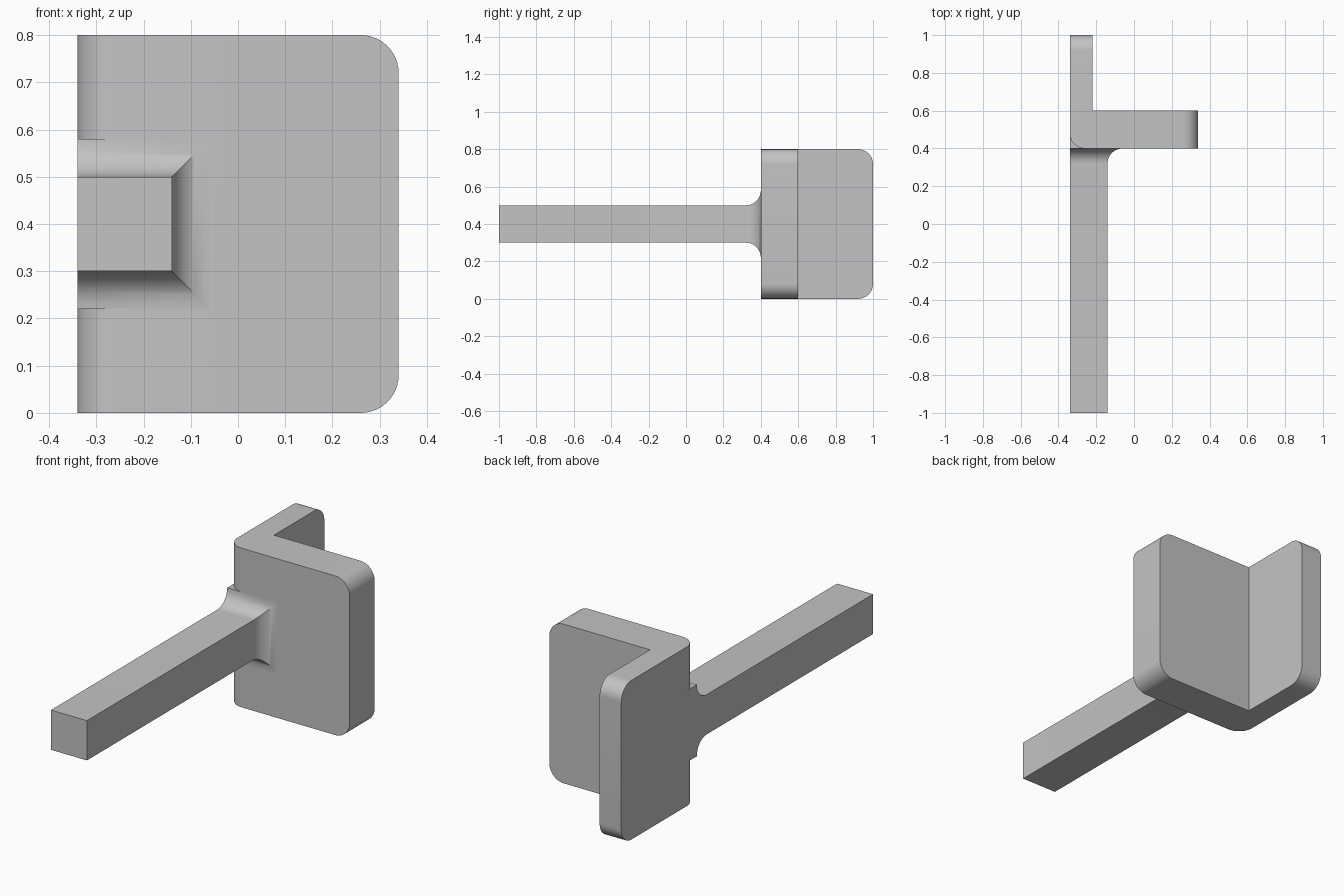
import bpy, bmesh
from math import sin, cos, pi

cube = bpy.data.objects.get("Cube")
if cube:
    bpy.data.objects.remove(cube, do_unlink=True)

grey = bpy.data.materials.new("light grey")
grey.use_nodes = True
colour = (0.55, 0.55, 0.55, 1)
grey.diffuse_color = colour
grey.node_tree.nodes["Principled BSDF"].inputs["Base Color"].default_value = colour

LEFT, RIGHT = 0.34, -0.34
FRONT, BACK, TOP = 0.4, 1.0, 0.8
R = 0.08  # radius of all rounds and fillets


def finish(name, bm):
    bmesh.ops.recalc_face_normals(bm, faces=bm.faces)
    mesh = bpy.data.meshes.new(name)
    bm.to_mesh(mesh)
    bm.free()
    obj = bpy.data.objects.new(name, mesh)
    bpy.context.collection.objects.link(obj)
    mesh.materials.append(grey)
    bpy.ops.object.select_all(action='DESELECT')
    obj.select_set(True)
    bpy.context.view_layer.objects.active = obj
    bpy.ops.object.shade_smooth_by_angle(angle=pi / 6)


# Angle bracket: L profile raised upward, outer corners rounded
bm = bmesh.new()
profile = [(RIGHT, FRONT), (LEFT, FRONT), (LEFT, 0.6),
           (-0.22, 0.6), (-0.22, BACK), (RIGHT, BACK)]
base = bm.faces.new([bm.verts.new((x, y, 0)) for x, y in profile])
raised = bmesh.ops.extrude_face_region(bm, geom=[base])["geom"]
bmesh.ops.translate(bm, vec=(0, 0, TOP),
                    verts=[v for v in raised if isinstance(v, bmesh.types.BMVert)])


def is_rounded(edge):
    a, b = (v.co for v in edge.verts)
    if abs(a.z - b.z) > 0.1:
        return all(abs(p.x - RIGHT) + abs(p.y - FRONT) < 0.001 for p in (a, b))
    return (all(abs(p.x - LEFT) < 0.001 for p in (a, b))
            or all(abs(p.y - BACK) < 0.001 for p in (a, b)))


bmesh.ops.bevel(bm, geom=[e for e in bm.edges if is_rounded(e)], offset=R,
                offset_type='OFFSET', segments=12, profile=0.5, affect='EDGES')
finish("angle_bracket", bm)

# Square arm: rectangular sections that flare into a fillet at the bracket
bm = bmesh.new()
steps = 12
stations = [(-1.0, 0)]
for i in range(steps + 1):
    a = pi / 2 * i / steps
    stations.append((FRONT - R + R * sin(a), R * (1 - cos(a))))
stations.append((FRONT + R, R))
rings = []
for y, d in stations:
    corners = [(RIGHT, 0.3 - d), (-0.14 + d, 0.3 - d),
               (-0.14 + d, 0.5 + d), (RIGHT, 0.5 + d)]
    rings.append([bm.verts.new((x, y, z)) for x, z in corners])
for a, b in zip(rings, rings[1:]):
    for i in range(4):
        j = (i + 1) % 4
        bm.faces.new((a[i], a[j], b[j], b[i]))
bm.faces.new(rings[0])
bm.faces.new(rings[-1])
finish("square_arm", bm)
